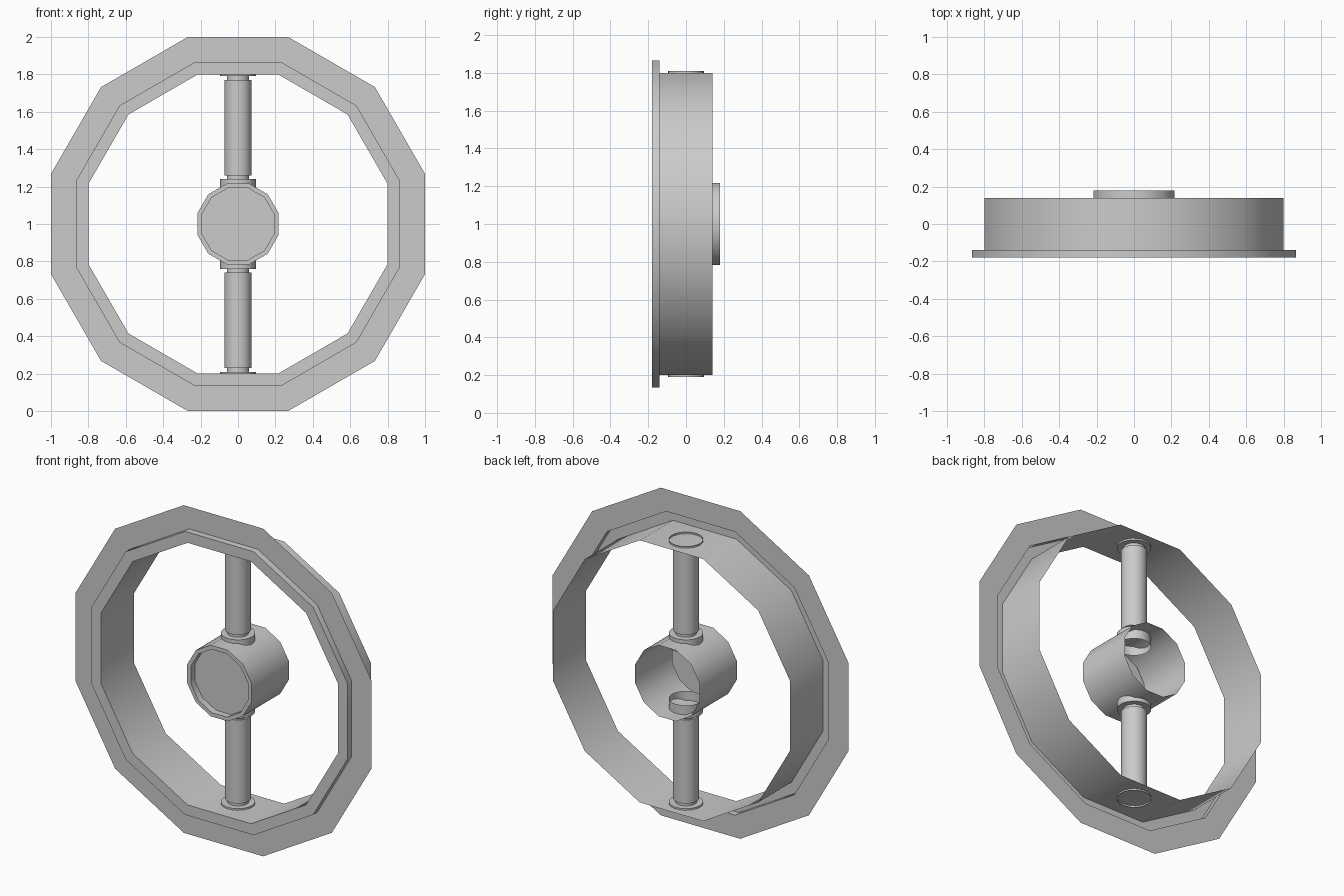
import bpy, bmesh, math
from mathutils import Matrix

if "Cube" in bpy.data.objects:
    bpy.data.objects.remove(bpy.data.objects["Cube"])


def lathe(name, profile, sides, axis, phase=0.0, scale=1.0):
    """Sweep an open (radius, height) profile around a local Z axis, then orient it."""
    bm = bmesh.new()
    rings = []
    for r, h in profile:
        if r == 0:
            rings.append([bm.verts.new((0, 0, h))])
            continue
        ring = []
        for i in range(sides):
            a = phase + 2 * math.pi * i / sides
            ring.append(bm.verts.new((r * scale * math.cos(a), r * scale * math.sin(a), h)))
        rings.append(ring)
    for a, b in zip(rings, rings[1:]):
        for i in range(sides):
            j = (i + 1) % sides
            if len(b) == 1:
                bm.faces.new((a[i], a[j], b[0]))
            else:
                bm.faces.new((a[i], a[j], b[j], b[i]))
    bmesh.ops.transform(bm, matrix=axis, verts=bm.verts)
    bmesh.ops.recalc_face_normals(bm, faces=bm.faces)
    mesh = bpy.data.meshes.new(name)
    bm.to_mesh(mesh)
    bm.free()
    obj = bpy.data.objects.new(name, mesh)
    bpy.context.collection.objects.link(obj)
    bpy.ops.object.select_all(action='DESELECT')
    obj.select_set(True)
    bpy.context.view_layer.objects.active = obj
    bpy.ops.object.shade_smooth_by_angle(angle=math.radians(40))
    return obj


# Twelve-sided parts: local Z becomes world Y, flats at top and bottom
FLAT = 1 / math.cos(math.pi / 12)
along_y = Matrix.Translation((0, 0, 1)) @ Matrix.Rotation(-math.pi / 2, 4, 'X')

# Rim: thin outer flange, raised front step and the deep inner band
lathe("rim", [(1.0, -0.14), (0.865, -0.14), (0.865, -0.18), (0.80, -0.18), (0.80, 0.14)],
      12, along_y, math.pi / 12, FLAT)

# Hub: cup open at the back with a recessed front plate
lathe("hub", [(0.217, 0.18), (0.217, -0.18), (0.193, -0.18), (0.193, -0.14), (0, -0.14)],
      12, along_y, math.pi / 12, FLAT)

# Spokes: hub socket, neck, shaft, neck and rim collar, mirrored above and below
spoke = [(0.095, 0.16), (0.095, 0.24), (0.06, 0.24), (0.06, 0.26), (0.072, 0.26),
         (0.072, 0.77), (0.06, 0.77), (0.06, 0.79), (0.095, 0.79), (0.095, 0.81)]
for name, turn in (("upper_spoke", 0), ("lower_spoke", math.pi)):
    lathe(name, spoke, 24, Matrix.Translation((0, 0, 1)) @ Matrix.Rotation(turn, 4, 'X'))
